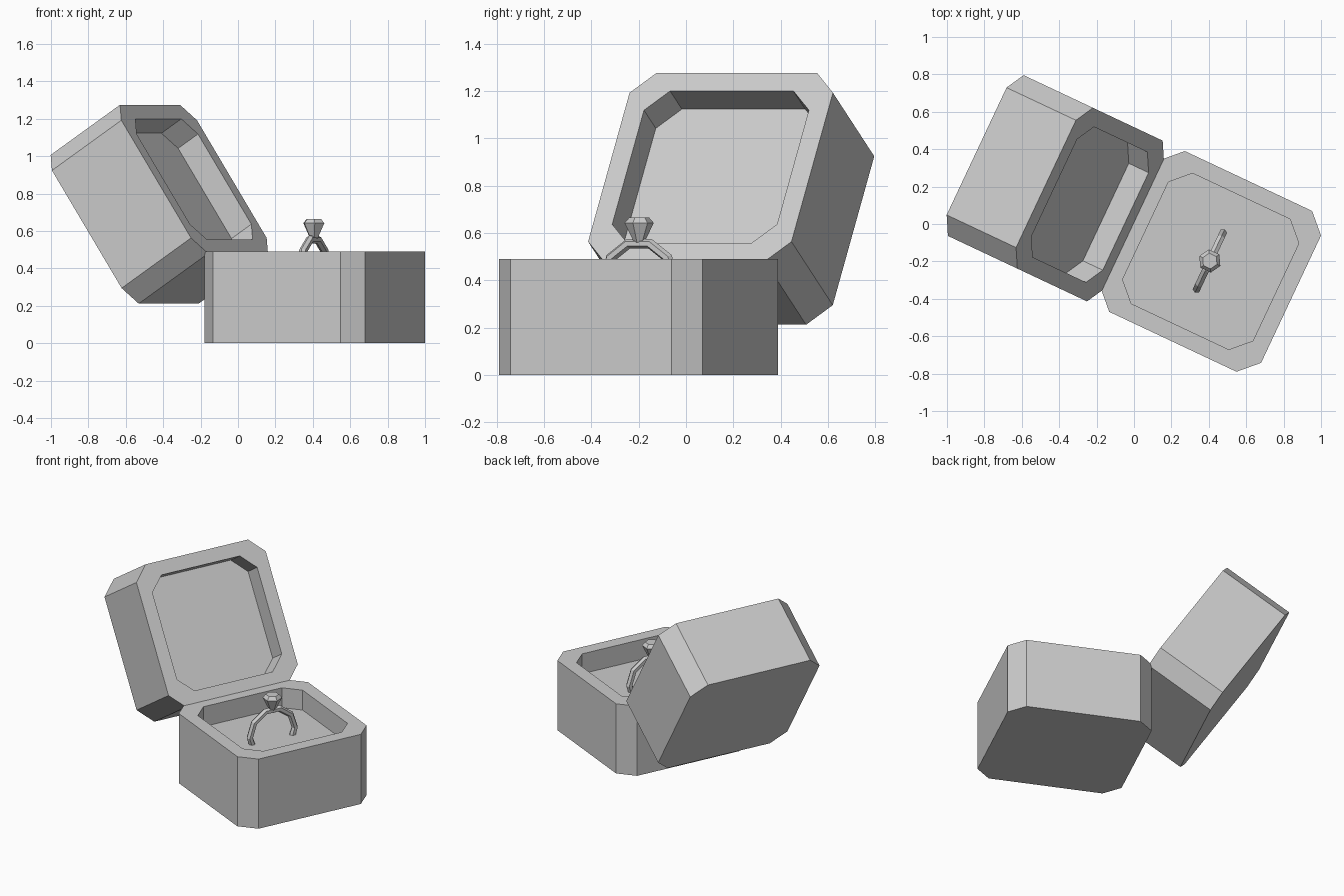
import bpy, bmesh
from math import radians, sin, cos, pi
from mathutils import Matrix

if "Cube" in bpy.data.objects:
    bpy.data.objects.remove(bpy.data.objects["Cube"])

SIDE, DEPTH, CAVITY = 0.475, 0.49, 0.14
TILT = radians(33.2)
# box frame: local x runs from the hinge to the front of the box
FRAME = Matrix.Translation((0.41, -0.20, 0)) @ Matrix.Rotation(radians(-25.2), 4, 'Z')


def octagon(bm, half, chamfer, z):
    a, b = half, half - chamfer
    pts = [(a, -b), (a, b), (b, a), (-b, a), (-a, b), (-a, -b), (-b, -a), (b, -a)]
    return [bm.verts.new((x, y, z)) for x, y in pts]


def hexagon(bm, r, z):
    return [bm.verts.new((r * cos(i * pi / 3), r * sin(i * pi / 3), z)) for i in range(6)]


def loft(name, make_loops, matrix):
    """Skin a stack of loops and cap both ends."""
    bm = bmesh.new()
    loops = make_loops(bm)
    n = len(loops[0])
    for lo, hi in zip(loops, loops[1:]):
        for i in range(n):
            j = (i + 1) % n
            bm.faces.new((lo[i], lo[j], hi[j], hi[i]))
    bm.faces.new(loops[0][::-1])
    bm.faces.new(loops[-1])
    bmesh.ops.recalc_face_normals(bm, faces=bm.faces)
    me = bpy.data.meshes.new(name)
    bm.to_mesh(me)
    bm.free()
    ob = bpy.data.objects.new(name, me)
    ob.matrix_world = matrix
    bpy.context.collection.objects.link(ob)
    return ob


def tray(name, matrix):
    return loft(name, lambda bm: [
        octagon(bm, SIDE, 0.099, 0),
        octagon(bm, SIDE, 0.099, DEPTH),
        octagon(bm, 0.385, 0.097, DEPTH),
        octagon(bm, 0.385, 0.097, DEPTH - CAVITY)], matrix)


# lower box
tray("box_base", FRAME)

# lid, swung open about the hinge edge
lid_x = -0.453 - SIDE * sin(TILT) - DEPTH * cos(TILT)
lid_z = 0.48 + SIDE * cos(TILT) - DEPTH * sin(TILT)
tray("box_lid", FRAME @ Matrix.Translation((lid_x, 0, lid_z))
     @ Matrix.Rotation(pi / 2 - TILT, 4, 'Y'))

# ring band, partly sunk in the floor of the box
bpy.ops.mesh.primitive_torus_add(major_segments=10, minor_segments=6,
                                 major_radius=0.165, minor_radius=0.022)
band = bpy.context.object
band.name = "ring_band"
band.data.transform(Matrix.Rotation(pi / 2, 4, 'Y') @ Matrix.Rotation(pi / 2, 4, 'Z'))
band.matrix_world = FRAME @ Matrix.Translation((-0.005, 0, 0.397))

# cut gem on top of the band
loft("ring_gem", lambda bm: [hexagon(bm, r, z) for r, z in
                             ((0.022, 0.56), (0.062, 0.642), (0.042, 0.665))],
     FRAME @ Matrix.Translation((-0.005, 0, 0)))
